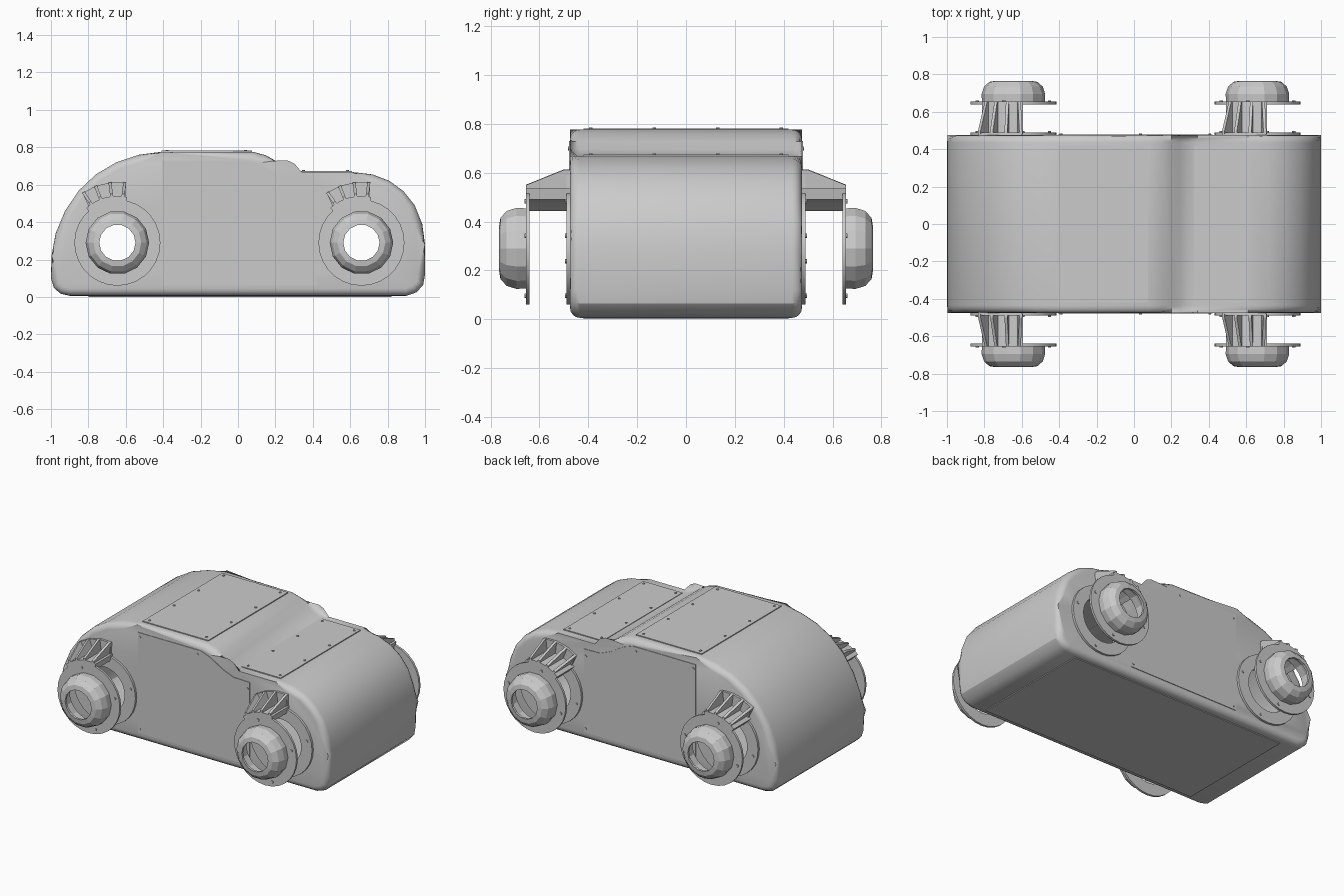
import bpy, bmesh, math
from mathutils import Matrix, Vector

if "Cube" in bpy.data.objects:
    bpy.data.objects.remove(bpy.data.objects["Cube"])

PROFILE = [(-.9, .006), (.9, .006), (.955, .025), (.99, .065), (1, .12), (1, .28), (.985, .39),
           (.945, .49), (.885, .565), (.81, .62), (.72, .655), (.61, .668), (.34, .668), (.29, .674),
           (.245, .695), (.2, .728), (.15, .757), (.08, .776), (-.41, .776), (-.53, .76),
           (-.65, .72), (-.76, .655), (-.85, .57), (-.925, .46), (-.975, .34), (-.997, .22),
           (-1, .1), (-.985, .05), (-.95, .018)]
WHEELS = [-.645, .66]
AXLE_Z = .29


def make(name, bm, smooth=False):
    bmesh.ops.recalc_face_normals(bm, faces=bm.faces)
    me = bpy.data.meshes.new(name)
    bm.to_mesh(me)
    bm.free()
    ob = bpy.data.objects.new(name, me)
    bpy.context.collection.objects.link(ob)
    if smooth:
        shade(ob)
    return ob


def shade(ob):
    bpy.ops.object.select_all(action='DESELECT')
    ob.select_set(True)
    bpy.context.view_layer.objects.active = ob
    bpy.ops.object.shade_smooth_by_angle(angle=math.radians(30))


def prism(bm, pts, y0, y1):
    """Extrude an xz outline along y."""
    a = [bm.verts.new((x, y0, z)) for x, z in pts]
    b = [bm.verts.new((x, y1, z)) for x, z in pts]
    bm.faces.new(a)
    bm.faces.new(b[::-1])
    for i in range(len(pts)):
        j = (i + 1) % len(pts)
        bm.faces.new((a[i], b[i], b[j], a[j]))


def lathe(bm, prof, n, cx):
    """Spin a closed (radius, y) outline around a wheel axis."""
    rings = []
    for k in range(n):
        t = 2 * math.pi * k / n
        rings.append([bm.verts.new((cx + r * math.cos(t), y, AXLE_Z + r * math.sin(t))) for r, y in prof])
    for k in range(n):
        p, q = rings[k], rings[(k + 1) % n]
        for i in range(len(prof)):
            j = (i + 1) % len(prof)
            bm.faces.new((p[i], p[j], q[j], q[i]))


def ring(bm, r0, r1, y0, y1, n, cx):
    lathe(bm, [(r0, y0), (r1, y0), (r1, y1), (r0, y1)], n, cx)


def polar(cx, r, deg):
    return cx + r * math.cos(math.radians(deg)), AXLE_Z + r * math.sin(math.radians(deg))


def stud(bm, loc, axis, r=.008):
    rot = Vector((0, 0, 1)).rotation_difference(Vector(axis)).to_matrix().to_4x4()
    bmesh.ops.create_cone(bm, cap_ends=True, segments=8, radius1=r, radius2=r, depth=.012,
                          matrix=Matrix.Translation(loc) @ rot)


def box(bm, x0, x1, y0, y1, z0, z1):
    prism(bm, [(x0, z0), (x1, z0), (x1, z1), (x0, z1)], y0, y1)


def cut(ob, cutter):
    m = ob.modifiers.new('cut', 'BOOLEAN')
    m.operation, m.solver, m.object = 'DIFFERENCE', 'EXACT', cutter
    bpy.context.view_layer.objects.active = ob
    bpy.ops.object.modifier_apply(modifier=m.name)
    bpy.data.objects.remove(cutter)


def mirror_y(ob):
    m = ob.modifiers.new('mirror', 'MIRROR')
    m.use_axis = (False, True, False)
    m.use_mirror_merge = False


# Body shell with rounded side edges, hollow inside
bm = bmesh.new()
prism(bm, PROFILE, -.475, .475)
rim = [e for e in bm.edges if abs(e.verts[0].co.y - e.verts[1].co.y) < 1e-5]
bmesh.ops.bevel(bm, geom=rim, offset=.04, segments=4, profile=.5, affect='EDGES')
body = make('body_shell', bm)
bm = bmesh.new()
prism(bm, [(x * .955, (z - .37) * .9 + .37) for x, z in PROFILE], -.435, .435)
cut(body, make('cavity_cutter', bm))

# Axle openings right through both sides
for cx in WHEELS:
    bm = bmesh.new()
    prism(bm, [polar(cx, .15, k * 15) for k in range(24)], -.6, .6)
    cut(body, make('axle_cutter', bm))
shade(body)

# Thin cover panels on roof, bonnet and underside
for name, x0, x1, z0, z1 in [('roof_panel', -.41, .075, .765, .782),
                             ('bonnet_panel', .32, .61, .655, .674),
                             ('floor_panel', -.8, .82, 0, .02)]:
    bm = bmesh.new()
    box(bm, x0, x1, -.42, .42, z0, z1)
    make(name, bm)

# Side cover panels following the roof line
bm = bmesh.new()
prism(bm, [(-.405, .06), (.42, .06), (.42, .615), (.3, .618), (.22, .65), (.13, .705),
           (.06, .73), (-.405, .73)], -.479, -.46)
mirror_y(make('side_panel', bm))

# Panel screws
bm = bmesh.new()
for y in (-.39, -.13, .13, .39):
    for x, z in [(-.38, .78), (.04, .78), (.35, .672), (.585, .672)]:
        stud(bm, (x, y, z), (0, 0, 1))
for x in (-.75, -.25, .27, .77):
    for y in (-.38, .38):
        stud(bm, (x, y, .006), (0, 0, 1))
for x, z in [(-.39, .7), (.035, .7), (.405, .57), (-.39, .085), (.405, .085)]:
    for y in (-.477, .477):
        stud(bm, (x, y, z), (0, 1, 0))
make('panel_screws', bm)

for side, cx in zip(('left', 'right'), WHEELS):
    # Mounting flanges: one on the body, one carrying the hub
    bm = bmesh.new()
    ring(bm, .15, .23, -.49, -.47, 28, cx)
    ring(bm, .15, .23, -.655, -.64, 28, cx)
    mirror_y(make(side + '_wheel_flanges', bm, True))

    # Bracket: curved shelf, raised back plate and tapered ribs
    bm = bmesh.new()
    angles = [78 + 9 * k for k in range(7)]
    shelf = [polar(cx, .25, a) for a in angles] + [polar(cx, .205, a) for a in angles[::-1]]
    prism(bm, shelf, -.655, -.475)
    back = [polar(cx, .325, a) for a in (82, 96, 111, 125)]
    prism(bm, back + [polar(cx, .21, a) for a in (131, 113, 95, 78)], -.49, -.47)
    for a in (83, 97, 111, 124):
        d = Vector((polar(0, 1, a)[0], 0, polar(0, 1, a)[1] - AXLE_Z))
        t = Vector((-d.z, 0, d.x)) * .008
        c = Vector((cx, 0, AXLE_Z))
        outline = [(.23, -.48), (.325, -.48), (.325, -.5), (.262, -.655), (.23, -.655)]
        s = [[bm.verts.new(c + d * r + Vector((0, y, 0)) + t * k) for r, y in outline] for k in (-1, 1)]
        bm.faces.new(s[0])
        bm.faces.new(s[1][::-1])
        for i in range(5):
            j = (i + 1) % 5
            bm.faces.new((s[0][i], s[1][i], s[1][j], s[0][j]))
    mirror_y(make(side + '_wheel_bracket', bm))

    # Flange bolts
    bm = bmesh.new()
    for a in (15, 105, 195, 285):
        x, z = polar(cx, .2, a)
        for y in (-.49, -.655):
            stud(bm, (x, y, z), (0, 1, 0), .009)
    mirror_y(make(side + '_flange_bolts', bm))

    # Faceted hollow hub dome with an open centre
    bm = bmesh.new()
    lathe(bm, [(.168, -.65), (.17, -.695), (.157, -.735), (.128, -.76), (.097, -.765),
               (.097, -.75), (.12, -.743), (.142, -.72), (.15, -.69), (.15, -.65)], 14, cx)
    mirror_y(make(side + '_hub_dome', bm))
